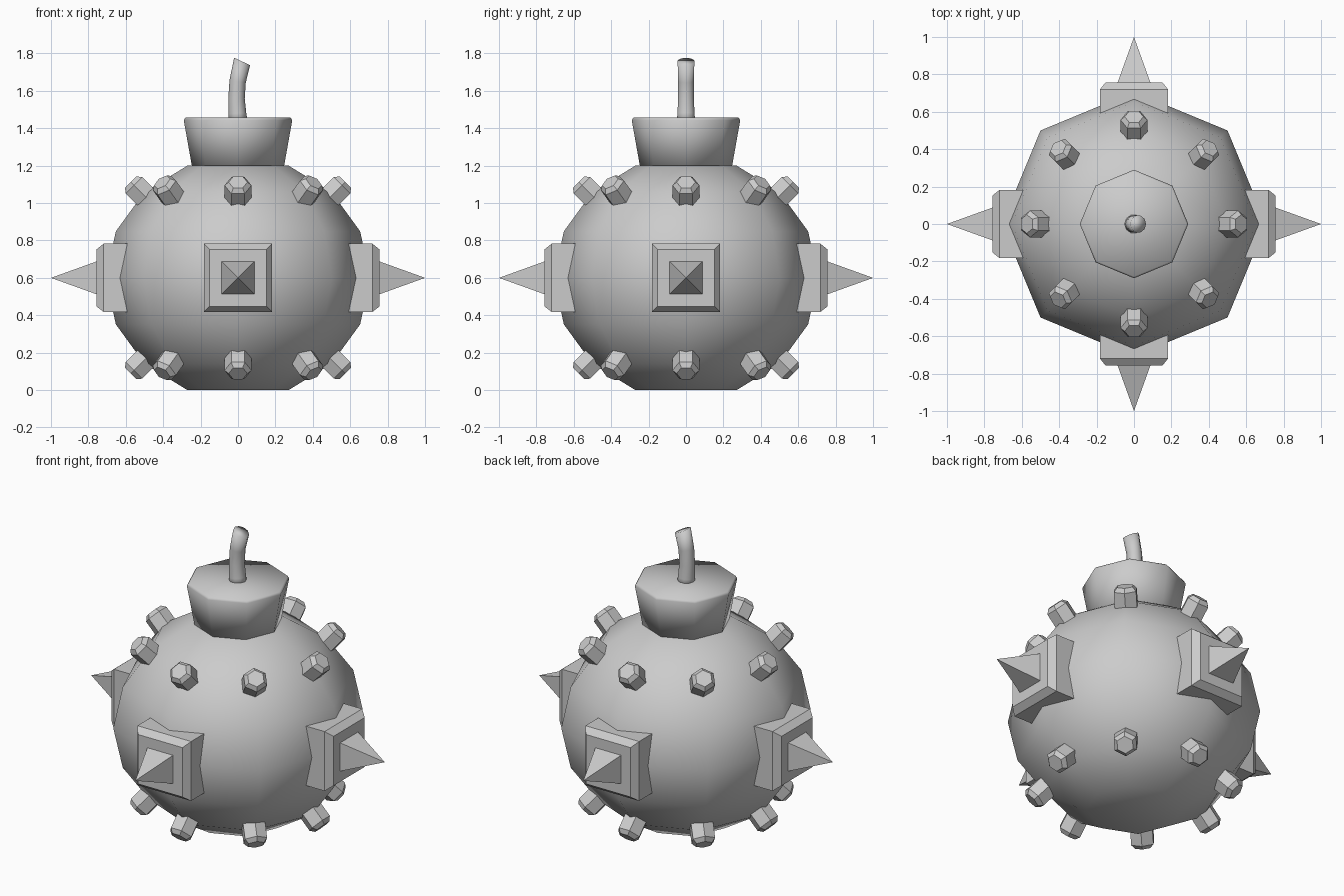
import bpy, bmesh
from math import sin, cos, pi, radians
from mathutils import Matrix, Vector

if "Cube" in bpy.data.objects:
    bpy.data.objects.remove(bpy.data.objects["Cube"], do_unlink=True)

metal = bpy.data.materials.new("grey")
metal.use_nodes = True
GREY = (0.6, 0.6, 0.6, 1)
metal.diffuse_color = GREY
metal.node_tree.nodes["Principled BSDF"].inputs["Base Color"].default_value = GREY


def ring(sides, radius, z, phase=0.0):
    return [Vector((radius * cos(phase + 2 * pi * i / sides),
                    radius * sin(phase + 2 * pi * i / sides), z))
            for i in range(sides)]


def loft(name, rings, smooth=False, matrix=Matrix()):
    """Skin a stack of equal rings and cap both ends."""
    bm = bmesh.new()
    loops = [[bm.verts.new(matrix @ p) for p in r] for r in rings]
    n = len(loops[0])
    for low, high in zip(loops, loops[1:]):
        for i in range(n):
            j = (i + 1) % n
            bm.faces.new((low[i], low[j], high[j], high[i]))
    bm.faces.new(loops[0][::-1])
    bm.faces.new(loops[-1])
    bmesh.ops.remove_doubles(bm, verts=bm.verts, dist=1e-5)
    bmesh.ops.recalc_face_normals(bm, faces=bm.faces)
    for f in bm.faces:
        f.smooth = smooth
    mesh = bpy.data.meshes.new(name)
    bm.to_mesh(mesh)
    bm.free()
    mesh.materials.append(metal)
    obj = bpy.data.objects.new(name, mesh)
    bpy.context.collection.objects.link(obj)
    return obj


def outward(azimuth, elevation, roll=0.0):
    """Turn local z to point outward from the body centre."""
    return (Matrix.Translation((0, 0, CENTRE)) @ Matrix.Rotation(azimuth, 4, 'Z')
            @ Matrix.Rotation(pi / 2 - elevation, 4, 'Y') @ Matrix.Rotation(roll, 4, 'Z'))


# Round body, slightly flattened, with flat top and bottom
CENTRE, RADIUS = 0.6, 0.707
squash = CENTRE / (RADIUS * sin(radians(67.5)))
loft("body", [ring(8, RADIUS * cos(radians(a)),
                   CENTRE + squash * RADIUS * sin(radians(a)))
              for a in (-67.5, -45, -22.5, 0, 22.5, 45, 67.5)], smooth=True)

# Flared neck with a narrow rim
loft("neck", [ring(8, r, z) for r, z in
              ((0.245, 1.19), (0.29, 1.443), (0.281, 1.457))], smooth=True)

# Bent fuse: x, z, tilt, radius along its path
fuse_path = ((0, 1.43, 0, 0.052), (-0.004, 1.48, -4, 0.048), (-0.008, 1.56, 0, 0.044),
             (-0.002, 1.65, 9, 0.044), (0.022, 1.757, 25, 0.047))
loft("fuse", [[Matrix.Translation((x, 0, z)) @ Matrix.Rotation(radians(t), 4, 'Y') @ p
               for p in ring(10, r, 0)] for x, z, t, r in fuse_path], smooth=True)

# Four square plates with pyramid spikes
ROOT2 = 2 ** 0.5
for k, side in enumerate(("left", "back", "right", "front")):
    m = outward(k * pi / 2, 0)
    loft(side + "_plate", [ring(4, half * ROOT2, d, pi / 4) for half, d in
                           ((0.183, 0.55), (0.183, 0.718), (0.152, 0.757))], matrix=m)
    loft(side + "_spike", [ring(4, 0.09 * ROOT2, 0.75, pi / 4),
                           ring(4, 0, 1.0, pi / 4)], matrix=m)

# Two rings of hexagonal studs
for level, sign in (("upper", 1), ("lower", -1)):
    for k in range(8):
        azimuth = k * pi / 4
        roll = pi / 6 if k % 2 == 0 else 0
        base = Vector((0.5 * cos(azimuth), 0.5 * sin(azimuth), sign * 0.438))
        m = Matrix.Translation(base) @ outward(azimuth, sign * pi / 4, roll)
        loft(f"{level}_stud_{k + 1}",
             [ring(6, r, d) for r, d in ((0.072, -0.06), (0.072, 0.08), (0.05, 0.104))],
             matrix=m)
